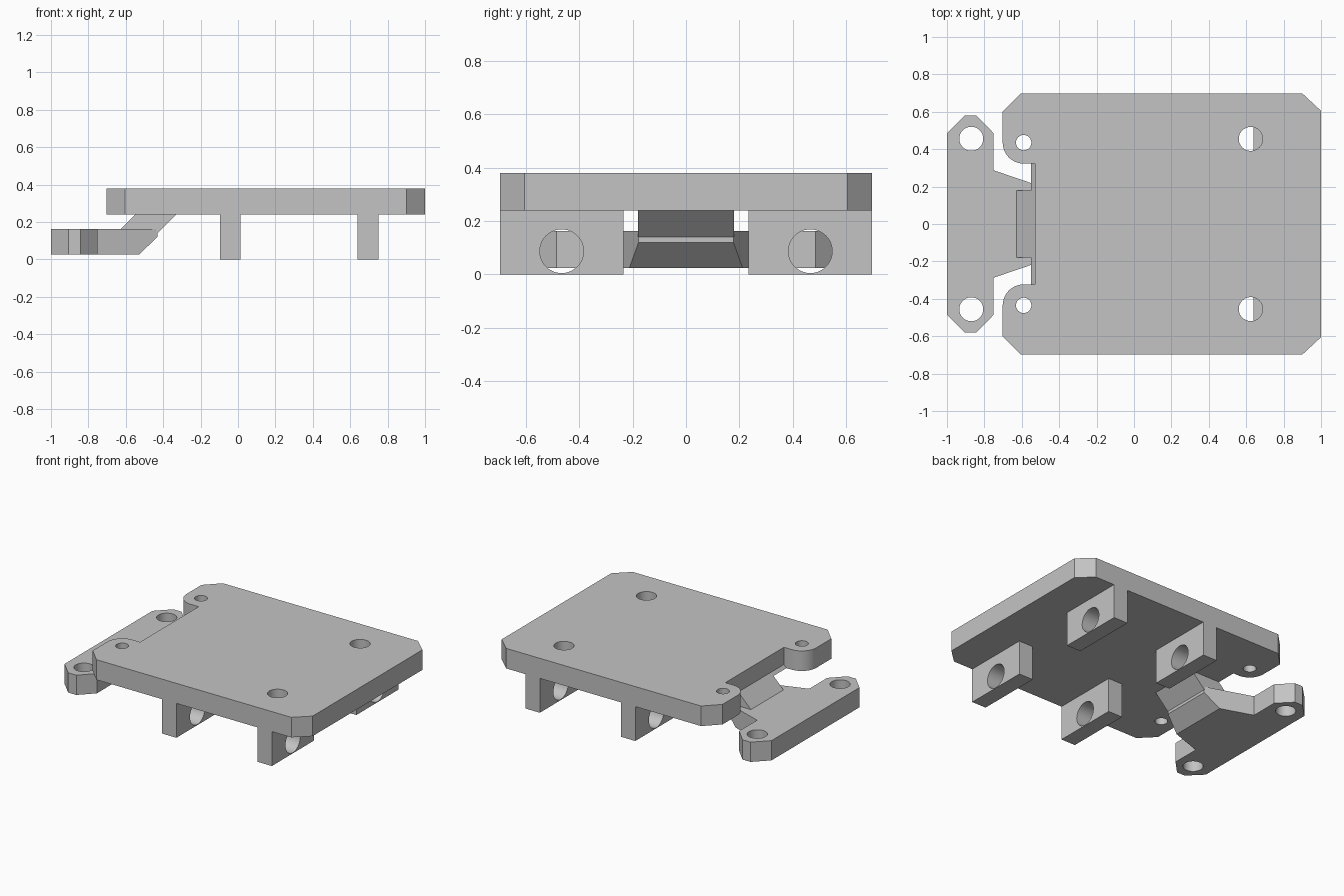
import bpy, bmesh, math
from mathutils import Vector

if "Cube" in bpy.data.objects:
    bpy.data.objects.remove(bpy.data.objects["Cube"], do_unlink=True)

grey = bpy.data.materials.new("plain_grey")
grey.use_nodes = True
COLOR = (0.55, 0.55, 0.55, 1)
grey.diffuse_color = COLOR
grey.node_tree.nodes["Principled BSDF"].inputs["Base Color"].default_value = COLOR


def prism(name, points, shift, cut=None):
    """Extrude a closed outline along a vector, optionally slicing it by a plane."""
    bm = bmesh.new()
    face = bm.faces.new([bm.verts.new(p) for p in points])
    grown = bmesh.ops.extrude_face_region(bm, geom=[face])["geom"]
    moved = [g for g in grown if isinstance(g, bmesh.types.BMVert)]
    bmesh.ops.translate(bm, verts=moved, vec=shift)
    if cut:
        res = bmesh.ops.bisect_plane(bm, geom=bm.verts[:] + bm.edges[:] + bm.faces[:],
                                     plane_co=cut[0], plane_no=cut[1], clear_outer=True)
        edges = [g for g in res["geom_cut"] if isinstance(g, bmesh.types.BMEdge)]
        bmesh.ops.contextual_create(bm, geom=edges)
    bmesh.ops.recalc_face_normals(bm, faces=bm.faces)
    mesh = bpy.data.meshes.new(name)
    bm.to_mesh(mesh)
    bm.free()
    mesh.materials.append(grey)
    obj = bpy.data.objects.new(name, mesh)
    bpy.context.collection.objects.link(obj)
    return obj


def slab(name, half, z0, z1, cut=None):
    """Horizontal plate from the +y half of its outline, mirrored in y."""
    outline = half + [(x, -y) for x, y in reversed(half)]
    return prism(name, [(x, y, z0) for x, y in outline], (0, 0, z1 - z0), cut)


def drill(obj, centre, radius, axis):
    """Cut a round hole through a part along x or z."""
    turn = (0, math.pi / 2, 0) if axis == "x" else (0, 0, 0)
    bpy.ops.mesh.primitive_cylinder_add(vertices=48, radius=radius, depth=0.5,
                                        location=centre, rotation=turn)
    cutter = bpy.context.object
    cutter.hide_render = True
    cutter.data.materials.append(grey)
    mod = obj.modifiers.new("hole", "BOOLEAN")
    mod.operation, mod.solver, mod.object = "DIFFERENCE", "EXACT", cutter
    bpy.context.view_layer.objects.active = obj
    bpy.ops.object.modifier_apply(modifier=mod.name)
    bpy.data.objects.remove(cutter, do_unlink=True)


parts = []

# Upper plate: chamfered corners, rounded lobes beside a wide notch
LOW, TOP = 0.24, 0.38
lobe = Vector((-0.59, 0.435))
arc = [(lobe.x - 0.112 * math.cos(a), lobe.y - 0.112 * math.sin(a))
       for a in [math.pi / 2 * i / 12 for i in range(12, -1, -1)]]
plate = slab("upper_plate", [(-0.53, 0.323)] + arc +
             [(-0.702, 0.6), (-0.605, 0.698), (0.9, 0.698), (1, 0.605)], LOW, TOP)
for side in (-1, 1):
    drill(plate, (lobe.x, side * lobe.y, 0.31), 0.041, "z")
    drill(plate, (0.624, side * 0.455, 0.31), 0.064, "z")
parts.append(plate)

# Small sloped lip along the notch wall
parts.append(prism("notch_lip", [(-0.55, -0.323, LOW), (-0.53, -0.323, LOW),
                                 (-0.53, -0.323, LOW + 0.02)], (0, 0.646, 0)))

# Four legs, each with a round cross hole
for x, place in ((-0.097, "middle"), (0.64, "end")):
    for side, hand in ((-1, "right"), (1, "left")):
        ys = (side * 0.234, side * 0.698)
        leg = prism(f"{place}_leg_{hand}",
                    [(x, ys[0], 0), (x, ys[1], 0), (x, ys[1], LOW), (x, ys[0], LOW)],
                    (0.11, 0, 0))
        drill(leg, (x + 0.055, side * 0.466, 0.087), 0.082, "x")
        parts.append(leg)

# Lower mounting plate with tapered tongue, undercut at its tip
mount = slab("lower_mount", [(-1, 0.485), (-0.905, 0.58), (-0.842, 0.58), (-0.75, 0.485),
                             (-0.75, 0.287), (-0.43, 0.178)], 0.025, 0.163,
             (Vector((-0.53, 0, 0.025)), Vector((0.095, 0, -0.1))))
for side in (-1, 1):
    drill(mount, (-0.87, side * 0.456, 0.09), 0.064, "z")
parts.append(mount)

# Slanted strut joining the two plates
strut = [(-0.63, 0.16), (-0.55, LOW), (-0.33, LOW), (-0.43, 0.14), (-0.6, 0.14)]
parts.append(prism("slanted_strut", [(x, -0.18, z) for x, z in strut], (0, 0.36, 0)))

# Smooth curved walls, keep corners sharp
bpy.ops.object.select_all(action="DESELECT")
for obj in parts:
    obj.select_set(True)
bpy.context.view_layer.objects.active = plate
bpy.ops.object.shade_smooth_by_angle(angle=math.radians(30))
